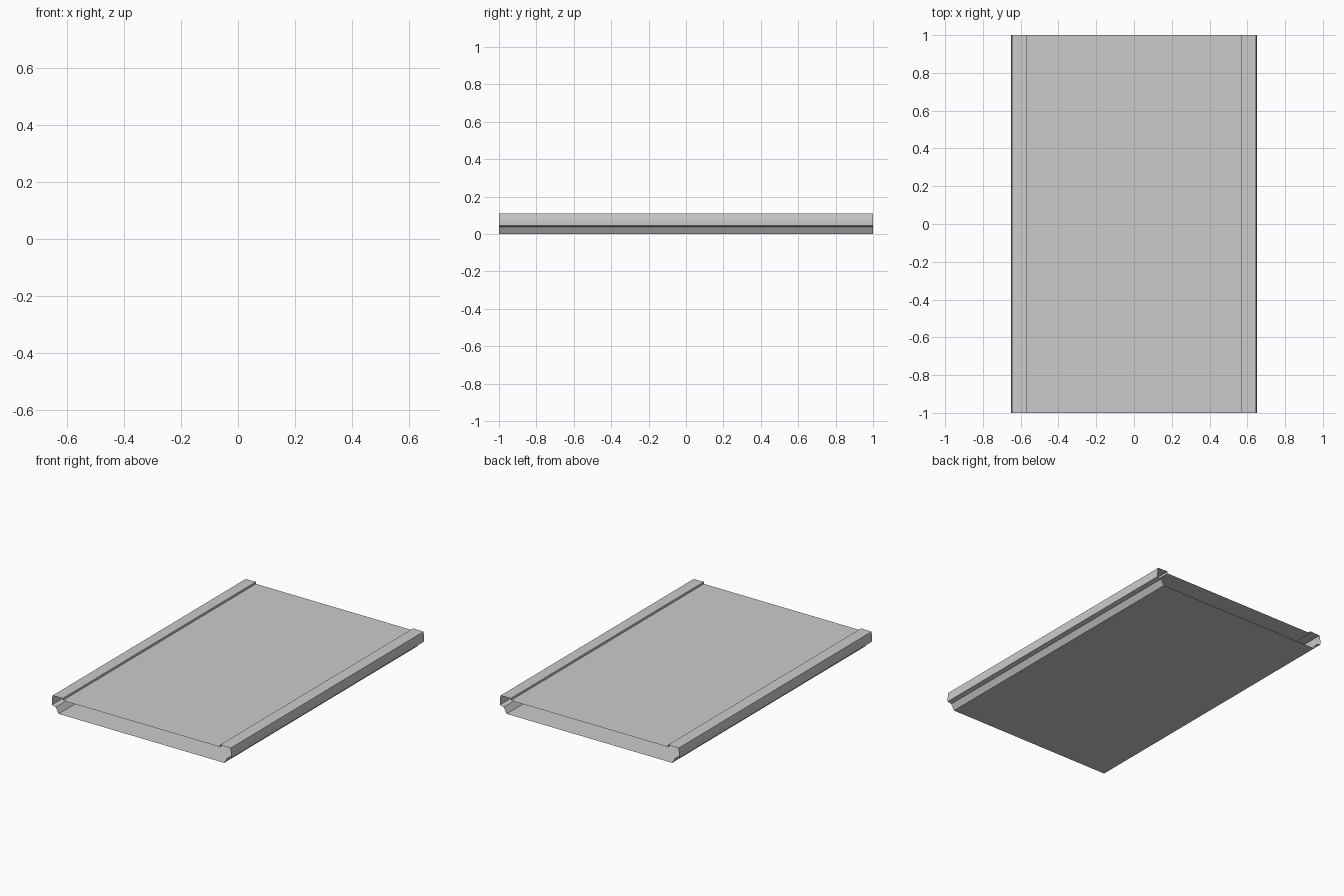
import bpy

if "Cube" in bpy.data.objects:
    bpy.data.objects.remove(bpy.data.objects["Cube"])

# Right half of the cross-section (x, z), from the floor edge up to the recessed top plate
half = [(0.60, 0.0), (0.622, 0.038), (0.65, 0.045), (0.65, 0.077),
        (0.645, 0.108), (0.57, 0.11), (0.57, 0.096)]


def sheet(name, profile, closed=False):
    """Extrude a cross-section along y as an open-ended sheet."""
    n = len(profile)
    verts = [(x, y, z) for y in (-1, 1) for x, z in profile]
    last = n if closed else n - 1
    faces = [(i, (i + 1) % n, (i + 1) % n + n, i + n) for i in range(last)]
    mesh = bpy.data.meshes.new(name)
    mesh.from_pydata(verts, [], faces)
    obj = bpy.data.objects.new(name, mesh)
    bpy.context.collection.objects.link(obj)
    return obj


# Open-ended hollow panel: floor, flared sides, raised rims and recessed deck
mirrored = [(-x, z) for x, z in reversed(half)]
sheet("hollow_panel", half + mirrored, closed=True)
